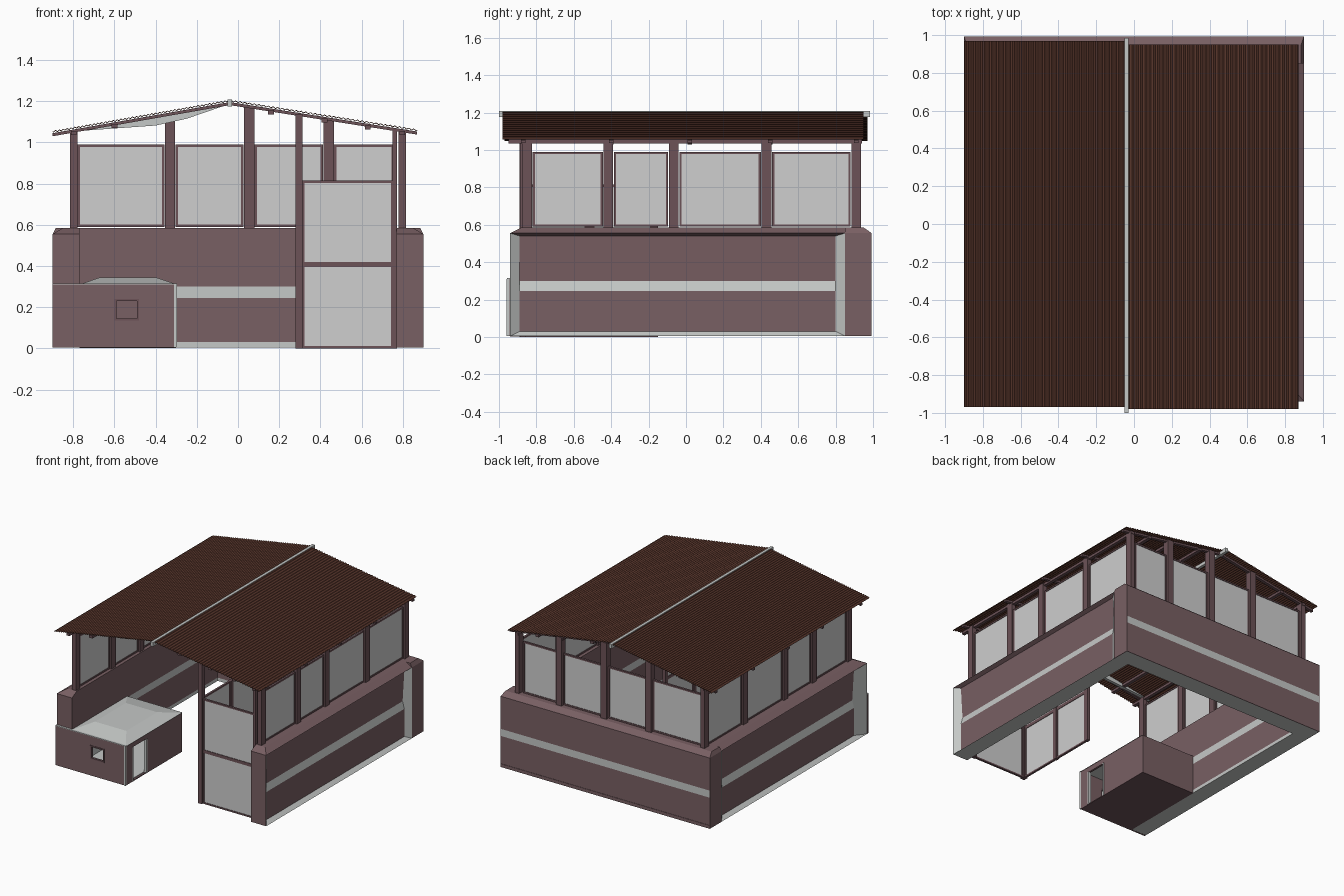
import bpy, bmesh, math
from mathutils import Vector

cube = bpy.data.objects.get("Cube")
if cube:
    bpy.data.objects.remove(cube, do_unlink=True)


def material(name, rgb):
    m = bpy.data.materials.new(name)
    m.use_nodes = True
    m.diffuse_color = (*rgb, 1)
    bsdf = next(n for n in m.node_tree.nodes if n.type == 'BSDF_PRINCIPLED')
    bsdf.inputs["Base Color"].default_value = (*rgb, 1)
    return m


MAUVE = material("mauve wall", (0.19, 0.115, 0.125))
FRAME = material("dark mauve frame", (0.15, 0.085, 0.095))
PANEL = material("light grey panel", (0.62, 0.62, 0.62))
TRIM = material("pale grey trim", (0.56, 0.58, 0.57))
ROOF = material("dark brown roof", (0.1, 0.037, 0.025))


def add_object(name, bm, *mats):
    bmesh.ops.recalc_face_normals(bm, faces=bm.faces)
    mesh = bpy.data.meshes.new(name)
    bm.to_mesh(mesh)
    bm.free()
    for mat in mats:
        mesh.materials.append(mat)
    ob = bpy.data.objects.new(name, mesh)
    bpy.context.collection.objects.link(ob)
    return ob


def frustum(name, mat, base, z0, top, z1):
    """Block between two rectangles given as (x0, x1, y0, y1)."""
    bm = bmesh.new()
    rings = []
    for (x0, x1, y0, y1), z in ((base, z0), (top, z1)):
        rings.append([bm.verts.new((x, y, z)) for x, y in
                      ((x0, y0), (x1, y0), (x1, y1), (x0, y1))])
    bm.faces.new(rings[0][::-1])
    bm.faces.new(rings[1])
    for i in range(4):
        j = (i + 1) % 4
        bm.faces.new((rings[0][i], rings[0][j], rings[1][j], rings[1][i]))
    return add_object(name, bm, mat)


def box(name, mat, x0, x1, y0, y1, z0, z1):
    x0, x1 = sorted((x0, x1))
    return frustum(name, mat, (x0, x1, y0, y1), z0, (x0, x1, y0, y1), z1)


def panel(name, axis, at, a0, a1, z0, z1):
    """Thin sheet with a border; axis is the direction it runs along."""
    def part(label, mat, p0, p1, q0, q1, t):
        if axis == 'x':
            box(label, mat, p0, p1, at - t, at + t, q0, q1)
        else:
            box(label, mat, at - t, at + t, p0, p1, q0, q1)
    b = 0.012
    part(name + "_sheet", PANEL, a0 + b, a1 - b, z0 + b, z1 - b, 0.004)
    for p in (a0, a1 - b):
        part(name + "_stile", FRAME, p, p + b, z0, z1, 0.008)
    for q in (z0, z1 - b):
        part(name + "_rail", FRAME, a0 + b, a1 - b, q, q + b, 0.008)


RIDGE_X, RIDGE_Z = -0.04, 1.203
EAVES = {-1: (-0.9, 1.052), 1: (0.87, 1.06)}


def roof_z(x):
    ex, ez = EAVES[1 if x > RIDGE_X else -1]
    return RIDGE_Z + (ez - RIDGE_Z) * (x - RIDGE_X) / (ex - RIDGE_X)


# Side walls: outer face sunk behind a pale bevel, with a sloping pale band
Z_BASE, Z_SKIRT, Z_BAND, Z_UPPER, Z_CAP = 0.005, 0.03, 0.245, 0.3, 0.555


def side_wall(name, s, front_inset):
    outer = ((0.9, Z_BASE), (0.87, Z_SKIRT), (0.87, Z_BAND),
             (0.855, Z_UPPER), (0.87, 0.54), (0.9, Z_CAP))
    inner = [(0.77, z) for z in (Z_CAP, Z_UPPER, Z_BAND, Z_SKIRT, Z_BASE)]
    pale_strips = (0, 2, 7, 9, 10)
    bm = bmesh.new()
    rows = []
    for i, (x, z) in enumerate((*outer, *inner)):
        sunk = 0 < i < len(outer) - 1
        y0, y1 = (front_inset, 0.8) if sunk else (-0.94, 0.85)
        rows.append([bm.verts.new((s * x, y, z)) for y in (y0, y1)])
    for i, a in enumerate(rows):
        b = rows[(i + 1) % len(rows)]
        f = bm.faces.new((a[0], a[1], b[1], b[0]))
        f.material_index = int(i in pale_strips)
    last = len(outer) - 1
    for end in (0, 1):
        bevel = bm.faces.new([r[end] for r in rows[:last + 1]])
        bevel.material_index = 1
        bm.faces.new([rows[0][end]] + [r[end] for r in rows[last:]])
    add_object(name, bm, MAUVE, TRIM)


for s, side, inset in ((1, "left", -0.89), (-1, "right", -0.82)):
    side_wall(side + "_wall", s, inset)
    base = (*sorted((s * 0.77, s * 0.9)), -0.94, 0.85)
    top = (*sorted((s * 0.77, s * 0.85)), -0.88, 0.85)
    frustum(side + "_wall_cap", MAUVE, base, Z_CAP, top, 0.585)
    box(side + "_back_corner_face", MAUVE, s * 0.896, s * 0.9, 0.85, 0.993, Z_BASE, Z_CAP)

# Back wall
for z0, z1, mat in ((Z_BASE, Z_SKIRT, TRIM), (Z_SKIRT, Z_BAND, MAUVE),
                    (Z_BAND, Z_UPPER, TRIM), (Z_UPPER, Z_CAP, MAUVE)):
    box("back_wall_band", mat, -0.896, 0.896, 0.85, 0.99, z0, z1)
box("back_wall_skirting", MAUVE, -0.896, 0.896, 0.99, 0.993, Z_BASE, Z_SKIRT)
frustum("back_wall_cap", MAUVE, (-0.9, 0.9, 0.85, 0.993), Z_CAP, (-0.885, 0.885, 0.85, 0.95), 0.585)

# Side posts and panels
SIDE_POSTS = (-0.85, -0.415, -0.065, 0.43, 0.91)
for s, side in ((1, "left"), (-1, "right")):
    for y in SIDE_POSTS:
        box(side + "_post", FRAME, s * 0.78, s * 0.815, y - 0.026, y + 0.026,
            0.58, roof_z(s * 0.815) - 0.012)
    for a, b in zip(SIDE_POSTS, SIDE_POSTS[1:]):
        panel(side + "_panel", 'y', s * 0.797, a + 0.03, b - 0.03, 0.59, 0.99)
    box(side + "_wall_plate", FRAME, s * 0.785, s * 0.81, -0.95, 0.94, 1.035, 1.055)

# Back posts and panels
BACK_POSTS = (-0.805, -0.33, 0.055, 0.44, 0.785)
for x in BACK_POSTS[1:-1]:
    box("back_post", FRAME, x - 0.025, x + 0.025, 0.885, 0.935, 0.58, roof_z(x) - 0.012)
for a, b in zip(BACK_POSTS, BACK_POSTS[1:]):
    panel("back_panel", 'x', 0.91, a + 0.026, b - 0.028, 0.59, 0.99)

# Gate, with its inner fence
for z0, z1 in ((0.0, 0.408), (0.408, 0.815)):
    panel("gate_panel", 'x', -0.87, 0.312, 0.755, z0, z1)
    for a, b in ((-0.85, -0.53), (-0.5, -0.18)):
        panel("fence_panel", 'y', 0.296, a, b, z0, z1)
box("gate_tall_post", FRAME, 0.28, 0.312, -0.89, -0.85, 0.0, roof_z(0.3) - 0.012)
box("gate_side_post", FRAME, 0.75, 0.772, -0.885, -0.855, 0.0, roof_z(0.76) - 0.012)
for y in (-0.515, -0.165):
    box("fence_post", FRAME, 0.283, 0.309, y - 0.015, y + 0.015, 0.0, 0.815)


# Corrugated roof sheets running parallel to the ridge
def corrugated(name, s, y0, y1, ribs):
    start = Vector((RIDGE_X, 0, RIDGE_Z))
    end = Vector((EAVES[s][0], 0, EAVES[s][1]))
    bm = bmesh.new()
    prev = None
    steps = ribs * 4
    for i in range(steps + 1):
        p = start.lerp(end, i / steps)
        z = p.z + 0.0035 * math.sin(i * math.pi / 2)
        pair = [bm.verts.new((p.x, y, z)) for y in (y0, y1)]
        if prev:
            bm.faces.new((prev[0], pair[0], pair[1], prev[1]))
        prev = pair
    ob = add_object(name, bm, ROOF)
    solid = ob.modifiers.new("thickness", 'SOLIDIFY')
    solid.thickness = 0.004
    solid.offset = 0


corrugated("roof_sheet_right", -1, -0.97, 0.97, 46)
corrugated("roof_sheet_left", 1, -0.98, 0.95, 40)
box("ridge_bar", TRIM, -0.051, -0.029, -1.0, 0.985, 1.175, 1.208)


# Rafters under the sheets
def beam(name, mat, outline, y):
    bm = bmesh.new()
    face = bm.faces.new([bm.verts.new((x, y - 0.012, z)) for x, z in outline])
    ext = bmesh.ops.extrude_face_region(bm, geom=[face])
    moved = [v for v in ext["geom"] if isinstance(v, bmesh.types.BMVert)]
    bmesh.ops.translate(bm, verts=moved, vec=(0, 0.024, 0))
    add_object(name, bm, mat)


for y in (-0.87, -0.4, 0.02, 0.45, 0.91):
    for s, side in ((1, "left"), (-1, "right")):
        ex, ez = EAVES[s]
        beam(side + "_rafter", FRAME, ((RIDGE_X, RIDGE_Z - 0.007), (ex, ez - 0.007),
                                       (ex, ez - 0.022), (RIDGE_X, RIDGE_Z - 0.022)), y)
beam("sagging_front_brace", TRIM, ((-0.85, 1.05), (-0.4, 1.082), (-0.25, 1.115),
                                   (-0.06, 1.18), (-0.4, 1.125)), -0.84)
for x in (-0.6, 0.16, 0.42, 0.63):
    z = roof_z(x) - 0.015
    box("purlin", FRAME, x - 0.014, x + 0.014, -0.95, 0.93, z - 0.02, z)

# Small front hut: wall pieces around a window and a doorway
HX0, HX1, HY0, HY1, HZ = -0.9, -0.3, -0.955, -0.26, 0.31
WX0, WX1, WZ0, WZ1 = -0.6, -0.48, 0.135, 0.24
FY = HY0 + 0.014
box("hut_front_lower", MAUVE, HX0, HX1, HY0, FY, Z_BASE, WZ0)
box("hut_front_upper", MAUVE, HX0, HX1, HY0, FY, WZ1, HZ)
box("hut_front_left", MAUVE, WX1, HX1, HY0, FY, WZ0, WZ1)
box("hut_front_right", MAUVE, HX0, WX0, HY0, FY, WZ0, WZ1)
for x in (WX0, WX1 - 0.01):
    box("window_jamb", FRAME, x, x + 0.01, HY0 - 0.004, FY, WZ0, WZ1)
for z in (WZ0, WZ1 - 0.01):
    box("window_sill", FRAME, WX0, WX1, HY0 - 0.004, FY, z, z + 0.01)
DY0, DY1, DZ = -0.87, -0.69, 0.27
SX = HX1 - 0.016
box("hut_side_front", MAUVE, SX, HX1, FY, DY0, Z_BASE, HZ)
box("hut_side_back", MAUVE, SX, HX1, DY1, HY1, Z_BASE, HZ)
box("hut_side_lintel", MAUVE, SX, HX1, DY0, DY1, DZ, HZ)
for y in (DY0, DY1 - 0.012):
    box("door_jamb", TRIM, SX, HX1 + 0.004, y, y + 0.012, Z_BASE, DZ)
box("hut_back", MAUVE, -0.77, HX1, HY1 - 0.016, HY1, Z_BASE, HZ)
box("hut_floor", FRAME, -0.77, HX1, FY, HY1, 0.003, 0.01)
box("hut_floor_finish", TRIM, -0.77, SX, FY, HY1 - 0.016, 0.01, 0.014)
box("hut_inner_lining", TRIM, -0.77, -0.765, FY, HY1 - 0.016, 0.014, HZ)
box("hut_corner_trim", TRIM, HX1 - 0.01, HX1 + 0.004, HY0 - 0.004, HY0 + 0.01, Z_BASE, HZ)
box("hut_roof_edge", TRIM, HX0, HX1 + 0.005, HY0 - 0.003, -0.941, HZ, HZ + 0.005)
frustum("hut_roof", TRIM, (-0.77, HX1 + 0.005, HY0, HY1), HZ, (-0.67, -0.4, -0.8, -0.42), 0.345)
